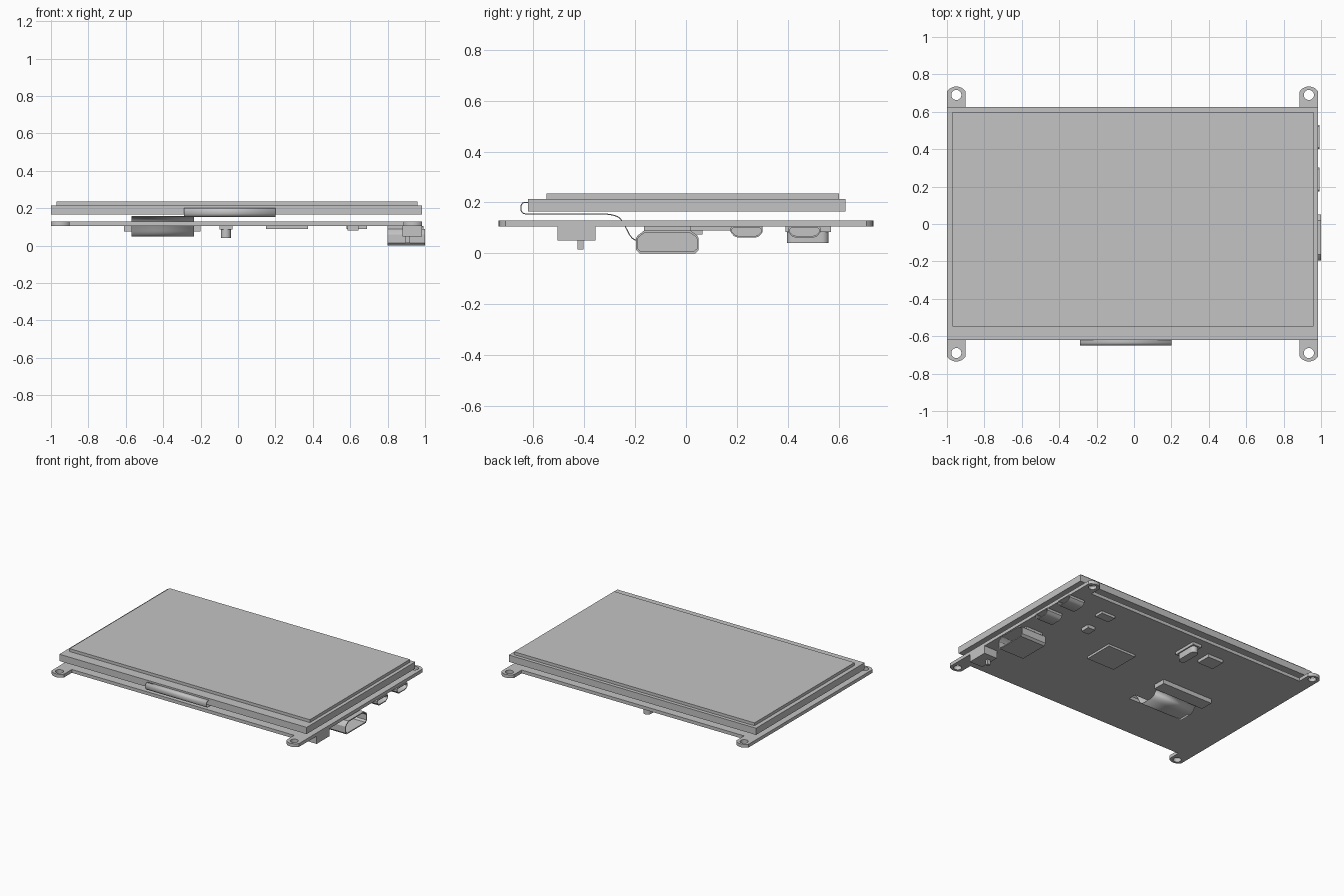
import bpy, bmesh, math
from mathutils import Matrix

cube = bpy.data.objects.get("Cube")
if cube:
    bpy.data.objects.remove(cube)

grey = bpy.data.materials.new("plain_grey")
grey.use_nodes = True
COLOUR = (0.55, 0.55, 0.55, 1)
grey.diffuse_color = COLOUR
grey.node_tree.nodes["Principled BSDF"].inputs["Base Color"].default_value = COLOUR

# Local x, y, z become world y, z, x
SIDEWAYS = Matrix(((0, 0, 1), (1, 0, 0), (0, 1, 0))).to_4x4()


def finish(ob):
    bpy.ops.object.select_all(action='DESELECT')
    ob.select_set(True)
    bpy.context.view_layer.objects.active = ob
    bpy.ops.object.shade_smooth_by_angle(angle=math.radians(30))


def prism(name, loops, lo, hi, sideways=False):
    """Extrude an outline (further loops are holes) from lo to hi."""
    curve = bpy.data.curves.new(name, 'CURVE')
    curve.dimensions = '2D'
    curve.fill_mode = 'BOTH'
    curve.extrude = (hi - lo) / 2
    for loop in loops:
        spline = curve.splines.new('POLY')
        spline.points.add(len(loop) - 1)
        for point, (a, b) in zip(spline.points, loop):
            point.co = (a, b, 0, 1)
        spline.use_cyclic_u = True
    temp = bpy.data.objects.new(name + "_outline", curve)
    bpy.context.collection.objects.link(temp)
    bpy.context.view_layer.update()
    mesh = bpy.data.meshes.new_from_object(
        temp.evaluated_get(bpy.context.evaluated_depsgraph_get()))
    bpy.data.objects.remove(temp)
    mesh.transform(Matrix.Translation((0, 0, (lo + hi) / 2)))
    if sideways:
        mesh.transform(SIDEWAYS)
    bm = bmesh.new()
    bm.from_mesh(mesh)
    bmesh.ops.remove_doubles(bm, verts=bm.verts, dist=1e-5)
    bmesh.ops.recalc_face_normals(bm, faces=bm.faces)
    bm.to_mesh(mesh)
    bm.free()
    mesh.materials.clear()
    mesh.materials.append(grey)
    mesh.name = name
    ob = bpy.data.objects.new(name, mesh)
    bpy.context.collection.objects.link(ob)
    finish(ob)
    return ob


def rect(x0, x1, y0, y1):
    return [(x0, y0), (x1, y0), (x1, y1), (x0, y1)]


def arc(cx, cy, r, start, end, steps):
    angles = [math.radians(start + (end - start) * i / steps) for i in range(steps + 1)]
    return [(cx + r * math.cos(a), cy + r * math.sin(a)) for a in angles]


def box(name, x0, x1, y0, y1, z0, z1):
    return prism(name, [rect(x0, x1, y0, y1)], z0, z1)


def inset(loop, t):
    """Shrink an outline by t on every side of its bounds."""
    result = []
    spans = [(min(c), max(c)) for c in zip(*loop)]
    for p in loop:
        result.append(tuple((lo + hi) / 2 + (v - (lo + hi) / 2) * (1 - 2 * t / (hi - lo))
                            for v, (lo, hi) in zip(p, spans)))
    return result


def socket(name, loop, back, front, depth, wall):
    """Hollow metal shell open toward +x."""
    hole = inset(loop, wall)
    prism(name + "_shell", [loop, hole], back, front, True)
    prism(name + "_core", [hole], back, front - depth, True)


def chaikin(points, rounds=2):
    for _ in range(rounds):
        new = [points[0]]
        for (a, b), (c, d) in zip(points, points[1:]):
            new += [(a * .75 + c * .25, b * .75 + d * .25),
                    (a * .25 + c * .75, b * .25 + d * .75)]
        points = new + [points[-1]]
    return points


def ribbon(name, path, x0, x1):
    """Thin flexible strip following a path in y and z."""
    mesh = bpy.data.meshes.new(name)
    bm = bmesh.new()
    rows = [[bm.verts.new((x, y, z)) for x in (x0, x1)] for y, z in path]
    for a, b in zip(rows, rows[1:]):
        bm.faces.new((a[0], a[1], b[1], b[0]))
    bm.to_mesh(mesh)
    bm.free()
    mesh.materials.append(grey)
    ob = bpy.data.objects.new(name, mesh)
    bpy.context.collection.objects.link(ob)
    finish(ob)
    solid = ob.modifiers.new("thickness", 'SOLIDIFY')
    solid.thickness = 0.004
    solid.offset = 0


# Circuit board with four mounting ears and a ribbon slot
L, R, BODY, EAR = -1.0, 0.985, 0.62, 0.69
BOARD_LOW, BOARD_TOP = 0.106, 0.13


def ear_tip(cx, start, end):
    tip = arc(cx, EAR - 0.015, 0.06, start, end, 10)
    return [(min(max(x, cx - 0.05), cx + 0.05), y) for x, y in tip]


back = ([(R, BODY)] + ear_tip(R - 0.05, 34, 146) + [(R - 0.1, BODY), (L + 0.1, BODY)]
        + ear_tip(L + 0.05, 34, 146) + [(L, BODY)])
outline = back + [(x, -y) for x, y in reversed(back)]
holes = [arc(x, y, 0.027, 0, 345, 23) for x in (L + 0.05, R - 0.05) for y in (-EAR, EAR)]
prism("circuit_board", [outline] + holes + [rect(-0.61, -0.19, -0.275, -0.215)],
      BOARD_LOW, BOARD_TOP)

# Display panel and raised cover
box("display_panel", L, R, -0.62, 0.625, 0.165, 0.214)
box("display_cover", -0.97, 0.96, -0.547, 0.6, 0.214, 0.235)

# Flexible ribbon: wraps the panel edge, then drops through the slot
wrap = [(-0.615, 0.2), (-0.648, 0.2), (-0.648, 0.155), (-0.6, 0.155), (-0.4, 0.155)]
drop = [(-0.4, 0.155), (-0.27, 0.155), (-0.24, 0.11), (-0.21, 0.05), (-0.16, 0.05),
        (-0.08, 0.05), (-0.06, 0.09), (-0.02, 0.09)]
ribbon("ribbon_wrap", chaikin(wrap), -0.29, 0.2)
ribbon("ribbon_flat", [(-0.56, 0.155), (-0.4, 0.155)], -0.57, -0.29)
ribbon("ribbon_tail", chaikin(drop, 3), -0.57, -0.235)
box("ribbon_connector", -0.61, -0.2, -0.03, 0.065, 0.075, BOARD_LOW)

# Chips under the board
box("main_chip", 0.15, 0.375, -0.03, 0.19, 0.09, BOARD_LOW)
box("memory_chip", -0.335, -0.21, 0.405, 0.51, 0.083, BOARD_LOW)
box("small_chip", 0.585, 0.645, 0.23, 0.3, 0.082, BOARD_LOW)
box("long_chip", 0.58, 0.69, 0.43, 0.495, 0.088, BOARD_LOW)

# Upright plug with rounded ends on a base
box("plug_base", -0.1, -0.03, 0.39, 0.57, 0.085, BOARD_LOW)
prism("plug_body", [arc(-0.065, 0.533, 0.027, 0, 180, 12)
                    + arc(-0.065, 0.423, 0.027, 180, 360, 12)], 0.04, 0.085)

# Slide switch
box("switch_body", 0.88, 0.985, -0.505, -0.355, 0.05, BOARD_LOW)
box("switch_lever", 0.895, 0.92, -0.425, -0.402, 0.015, 0.05)

# Large video socket
video = [(-0.182, 0), (0.036, 0), (0.05, 0.014), (0.05, 0.06), (0.044, 0.07),
         (0.018, 0.09), (-0.164, 0.09), (-0.19, 0.07), (-0.196, 0.06), (-0.196, 0.014)]
socket("video_socket", video, 0.8, 1.0, 0.16, 0.007)
box("video_socket_pad", 0.8, 0.94, -0.164, 0.018, 0.088, BOARD_LOW)

# Two small power and data sockets
for name, mid in (("data_socket", 0.238), ("power_socket", 0.465)):
    half = [(0.035, 0.062), (0.05, 0.068), (0.063, 0.084), (0.063, 0.1), (0.057, 0.106)]
    loop = [(mid + y, z) for y, z in half] + [(mid - y, z) for y, z in reversed(half)]
    socket(name, loop, 0.87, 0.993, 0.09, 0.006)
